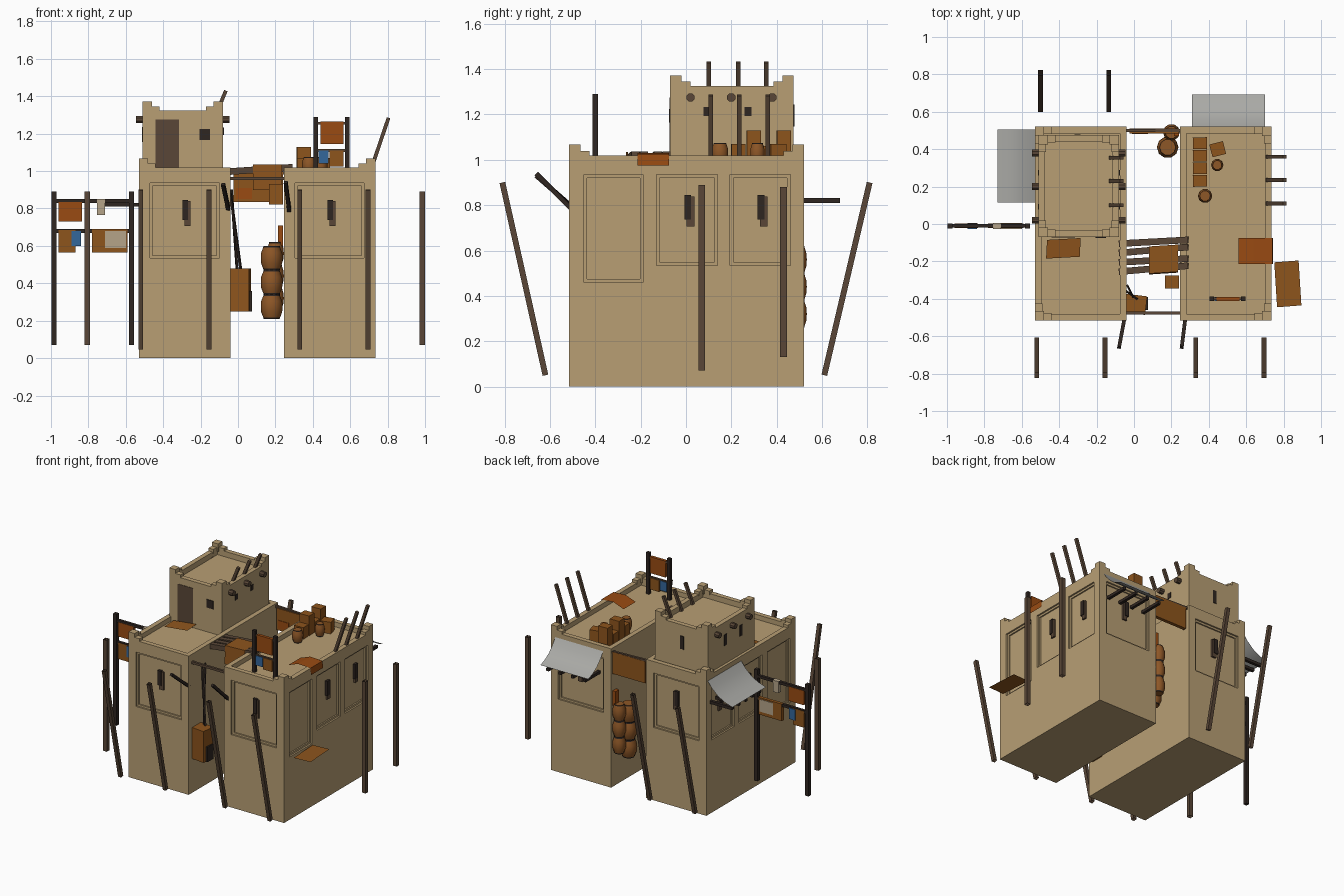
import bpy, bmesh, math
from mathutils import Vector, Matrix

if "Cube" in bpy.data.objects:
    bpy.data.objects.remove(bpy.data.objects["Cube"])


def material(name, rgb):
    m = bpy.data.materials.new(name)
    m.use_nodes = True
    m.diffuse_color = (*rgb, 1)
    node = next(n for n in m.node_tree.nodes if n.type == 'BSDF_PRINCIPLED')
    node.inputs["Base Color"].default_value = (*rgb, 1)
    return m


SAND = material("sand plaster", (.48, .345, .175))
WOOD = material("weathered wood", (.10, .062, .038))
DARK = material("dark wood", (.028, .019, .015))
CRATE = material("brown crate", (.27, .09, .012))
BARREL = material("barrel wood", (.27, .095, .02))
RED = material("rust cloth", (.32, .07, .006))
GREY = material("grey canvas", (.40, .40, .38))
BLUE = material("blue cloth", (.034, .135, .33))
PALE = material("pale cloth", (.46, .37, .25))


def finish(name, bm, mat):
    me = bpy.data.meshes.new(name)
    bm.to_mesh(me)
    bm.free()
    me.materials.append(mat)
    ob = bpy.data.objects.new(name, me)
    bpy.context.collection.objects.link(ob)
    return ob


def boxes(name, ranges, mat, turn=0):
    """Axis boxes from (x0, x1, y0, y1, z0, z1), each turned about its own middle."""
    bm = bmesh.new()
    for x0, x1, y0, y1, z0, z1 in ranges:
        mid = Vector((x0 + x1, y0 + y1, z0 + z1)) / 2
        bmesh.ops.create_cube(bm, size=1, matrix=Matrix.Translation(mid)
                              @ Matrix.Rotation(turn, 4, 'Z')
                              @ Matrix.Diagonal((x1 - x0, y1 - y0, z1 - z0, 1)))
    return finish(name, bm, mat)


def rods(name, ends, mat, r=.018, sides=4, caps=True):
    bm = bmesh.new()
    for a, b in ends:
        a, b = Vector(a), Vector(b)
        d = b - a
        rot = d.to_track_quat('Z', 'Y').to_matrix().to_4x4()
        bmesh.ops.create_cone(bm, cap_ends=caps, segments=sides, radius1=r, radius2=r,
                              depth=d.length, matrix=Matrix.Translation((a + b) / 2) @ rot
                              @ Matrix.Rotation(math.pi / sides, 4, 'Z'))
    return finish(name, bm, mat)


def sheet(name, profile, sweep, mat):
    """Single-layer sheet made by sweeping a profile along a vector."""
    bm = bmesh.new()
    rows = [(bm.verts.new(p), bm.verts.new(Vector(p) + Vector(sweep))) for p in profile]
    for (a, b), (c, d) in zip(rows, rows[1:]):
        face = bm.faces.new((a, b, d, c))
        face.normal_update()
        if face.normal.z < 0:
            face.normal_flip()
    return finish(name, bm, mat)


def barrel(name, x, y, z, r, h):
    bm = bmesh.new()
    rings = []
    for t, k in ((0, .74), (.06, .78), (.28, .97), (.5, 1), (.72, .97), (.94, .78), (1, .74)):
        rings.append([bm.verts.new((x + r * k * math.cos(i * math.pi / 5),
                                    y + r * k * math.sin(i * math.pi / 5), z + h * t))
                      for i in range(10)])
    for lo, hi in zip(rings, rings[1:]):
        for i in range(10):
            j = (i + 1) % 10
            bm.faces.new((lo[i], lo[j], hi[j], hi[i])).smooth = True
    bm.faces.new(rings[0][::-1])
    bm.faces.new(rings[-1])
    ob = finish(name, bm, BARREL)
    # dark rims on the end rings
    ob.data.materials.append(DARK)
    for p in ob.data.polygons:
        if len(p.vertices) == 4 and abs(p.center.z - z - h / 2) > h * .45:
            p.material_index = 1
    bpy.context.view_layer.objects.active = ob
    ob.select_set(True)
    bpy.ops.object.shade_smooth_by_angle(angle=math.radians(40))
    ob.select_set(False)


def carve(ob, ranges):
    cutter = boxes("cutter", ranges, SAND)
    mod = ob.modifiers.new("carve", 'BOOLEAN')
    mod.object, mod.operation, mod.solver = cutter, 'DIFFERENCE', 'EXACT'
    bpy.context.view_layer.objects.active = ob
    bpy.ops.object.modifier_apply(modifier=mod.name)
    bpy.data.objects.remove(cutter)


def on_wall(wall, u0, u1, z0, z1, out, depth):
    """Box on a wall plane (axis, position, outward sign)."""
    axis, pos, s = wall
    p = sorted((pos + s * out, pos - s * depth))
    return (*p, u0, u1, z0, z1) if axis == 'x' else (u0, u1, *p, z0, z1)


def slit(name, wall, u, z, h, out):
    """Narrow shuttered window whose front sits at the given offset from the wall."""
    boxes(name + "_frame", [on_wall(wall, u - .012, u + .022, z - h * .58, z + h * .4, out - .005, .03)], WOOD)
    boxes(name + "_shutter", [on_wall(wall, u - .022, u + .008, z - h * .35, z + h * .45, out, .03)], DARK)


def merlons(name, corners, z):
    """Stepped corner blocks; each corner is (x, y, inward x, inward y)."""
    out = []
    for x, y, sx, sy in corners:
        for lx, ly, h in ((.05, .05, .048), (.09, .04, .02), (.04, .09, .02)):
            xs, ys = sorted((x, x + sx * lx)), sorted((y, y + sy * ly))
            out.append((*xs, *ys, z - .01, z + h))
    boxes(name, out, SAND)


# Main houses with sunken roofs and stepped wall panels
F, B, TOP = -.515, .52, 1.02
for name, x0, x1, side in (("west_house", -.53, -.04, -1), ("east_house", .245, .735, 1)):
    outer = x1 if side > 0 else x0
    flank, front, back = ('x', outer, side), ('y', F, -1), ('y', B, 1)
    mid = (x0 + x1) / 2
    panels = [(flank, -.45, -.19, .46), (flank, -.13, .14, .535), (flank, .195, .46, .535),
              (front, mid - .185, mid + .185, .535), (back, mid - .185, mid + .185, .535)]
    house = boxes(name, [(x0, x1, F, B, 0, TOP)], SAND)
    carve(house, [(x0 + .035, x1 - .035, F + .035, B - .035, .985, 1.2)]
          + [on_wall(w, a, b, z, .935, .02, .012) for w, a, b, z in panels])
    carve(house, [on_wall(w, a + .014, b - .014, z + .014, .921, .02, .022) for w, a, b, z in panels])
    for i, (w, a, b, z) in enumerate(panels):
        if z > .5:
            slit(f"{name}_window_{i}", w, (a + b) / 2 + .01, .785, .135, -.004)
    merlons(name + "_merlons", [(outer, F, -side, 1), (outer, B, -side, -1)], TOP)

# Roof tower
tower = boxes("tower", [(-.51, -.08, -.07, .475, .98, 1.325)], SAND)
carve(tower, [(-.475, -.115, -.035, .44, 1.285, 1.5)])
merlons("tower_merlons", [(x, y, sx, sy) for x, sx in ((-.51, 1), (-.08, -1))
                          for y, sy in ((-.07, 1), (.475, -1))], 1.325)
boxes("tower_door", [(-.44, -.315, -.073, -.05, .985, 1.275)], WOOD)
boxes("tower_front_window", [(-.205, -.15, -.074, -.05, 1.165, 1.225)], DARK)
for i, y in enumerate((.1, .28)):
    slit(f"tower_east_window_{i}", ('x', -.08, 1), y, 1.21, .05, .004)
    slit(f"tower_west_window_{i}", ('x', -.51, -1), y, 1.19, .1, .004)
slit("tower_back_window", ('y', .475, 1), -.295, 1.19, .12, .004)
rods("tower_beams", [((x, y, 1.275), (x + .07, y, 1.275)) for x in (-.545, -.115)
                     for y in (.02, .2, .38)], WOOD, .02, 8)

# Leaning and standing poles
rods("front_leaning_poles", [((x, -.62, .05), (x, -.81, .9)) for x in (-.52, -.155, .33, .695)],
     WOOD, caps=False)
rods("back_leaning_poles", [((x, .61, .05), (x, .81, .9)) for x in (-.5, -.135)], WOOD, caps=False)
rods("side_posts", [((.985, .07, .07), (.985, .07, .89)), ((.985, .43, .13), (.985, .43, .88)),
                    ((-.805, -.38, .07), (-.805, -.38, .89))], WOOD, .021, caps=False)
rods("roof_poles", [((.715, y, 1.02), (.805, y, 1.285)) for y in (.11, .235, .36)]
     + [((-.125, y, 1.285), (-.065, y, 1.43)) for y in (.1, .23, .355)], WOOD, .014)
rods("front_pegs", [((-.05, -.5, .79), (-.08, -.66, .93)), ((.275, -.5, .78), (.255, -.66, .94))], DARK, .014)

# Awnings with struts
curve = [(0, .985), (.035, .94), (.085, .895), (.14, .865), (.2, .845)]
for ob in (sheet("west_awning", [(-.53 - d, .115, z) for d, z in curve], (0, .39, 0), GREY),
           sheet("back_awning", [(.31, B + d * .86, z) for d, z in curve], (.39, 0, 0), GREY)):
    for p in ob.data.polygons:
        p.use_smooth = True
rods("west_awning_struts", [((-.52, .15 + .08 * i, .82), (-.71, .15 + .08 * i, .82)) for i in range(5)], DARK, .015)
rods("back_awning_struts", [((.35 + .1 * i, .51, .82), (.35 + .1 * i, .68, .82)) for i in range(4)], DARK, .015)

# West drying rack and its cloths
rods("rack_posts", [((x, -.01, .07), (x, -.01, .89)) for x in (-.985, -.57)], DARK, .019)
rods("rack_rails", [((-.99, -.01, z), (-.57, -.01, z)) for z in (.84, .68)], DARK, .014)
for name, x0, x1, z0, z1, mat in (
        ("rust", -.96, -.835, .73, .835, RED), ("pale", -.755, -.71, .765, .85, PALE),
        ("brown", -.96, -.87, .565, .685, CRATE), ("blue", -.89, -.84, .6, .68, BLUE),
        ("wide_brown", -.78, -.59, .565, .69, CRATE), ("pale_patch", -.71, -.6, .59, .68, PALE)):
    d = .016 if mat in (BLUE, PALE) else .012
    boxes("rack_cloth_" + name, [(x0, x1, -.01 - d, -.01 + d, z0, z1)], mat)

# East roof drying rack and its cloths
rods("roof_rack_posts", [((x, -.4, .985), (x, -.4, 1.29)) for x in (.415, .585)], DARK, .017)
rods("roof_rack_rails", [((.41, -.4, z), (.59, -.4, z)) for z in (1.255, 1.11)], WOOD, .01)
for name, x0, x1, z0, z1, mat in (("rust", .44, .565, 1.145, 1.265, RED), ("blue", .43, .485, 1.04, 1.11, BLUE),
                                  ("brown", .49, .565, 1.025, 1.11, CRATE)):
    boxes("roof_cloth_" + name, [(x0, x1, -.411, -.389, z0, z1)], mat)

# Plank bridge, rails and hanging goods in the alley
for i in range(4):
    y = -.085 - .05 * i
    rods(f"plank_{i}", [((-.08, y - .02, .995), (.29, y + .012 * (i % 2), 1.02))], WOOD, .025)
sheet("bridge_cloth", [(.08, -.12, 1.035), (.08, -.265, 1.035), (.08, -.27, .9)], (.155, .01, 0), CRATE)
boxes("bridge_crate", [(.165, .24, -.345, -.275, .82, .93)], CRATE)
rods("alley_rails", [((-.05, -.475, .96), (.25, -.475, .96)), ((-.05, .5, 1), (.25, .5, .99))], WOOD, .012)
boxes("alley_cloth", [(-.025, .24, .485, .51, .835, .995)], CRATE)
boxes("alley_rust_patch", [(-.01, .075, .481, .49, .85, .91)], RED)
boxes("hanging_crate", [(-.045, .065, -.48, -.38, .25, .48)], CRATE, -.12)
boxes("hanging_small_crate", [(.05, .075, -.46, -.39, .25, .36)], DARK)
rods("hanging_ropes", [((-.035, -.33, .9), (-.005, -.39, .47)), ((-.04, -.36, .88), (.015, -.4, .47))], DARK, .008)

# Barrel stacks, roof barrels and crates
for i in range(3):
    barrel(f"alley_barrel_{i}", .18, .41, .21 + .13 * i, .058, .13)
    barrel(f"back_barrel_{i}", .2, .49, .26 + .12 * i, .045, .12)
boxes("alley_flag", [(.215, .24, .47, .51, .6, .71)], RED)
barrel("roof_barrel_large", .38, .15, .985, .038, .09)
barrel("roof_barrel_small", .445, .315, .985, .033, .09)
boxes("roof_crates", [(.315, .39, .2 + .067 * i, .262 + .067 * i, .985, z)
                      for i, z in enumerate((1.07, 1.13, 1.06, 1.13))], CRATE, .03)
boxes("turned_roof_crate", [(.41, .485, .365, .435, .985, 1.07)], CRATE, .25)

# Loose sheets
sheet("east_roof_sheet", [(.56, -.215, 1), (.64, -.215, 1.03), (.74, -.215, 1.025), (.744, -.215, .975)],
      (0, .14, 0), RED)
sheet("west_roof_sheet", [(-.47, -.185, .995), (-.29, -.175, 1.01)], (.005, .1, .01), CRATE)
sheet("side_window_sheet", [(.765, -.445, .46), (.895, -.435, .46)], (-.015, .24, 0), CRATE)
